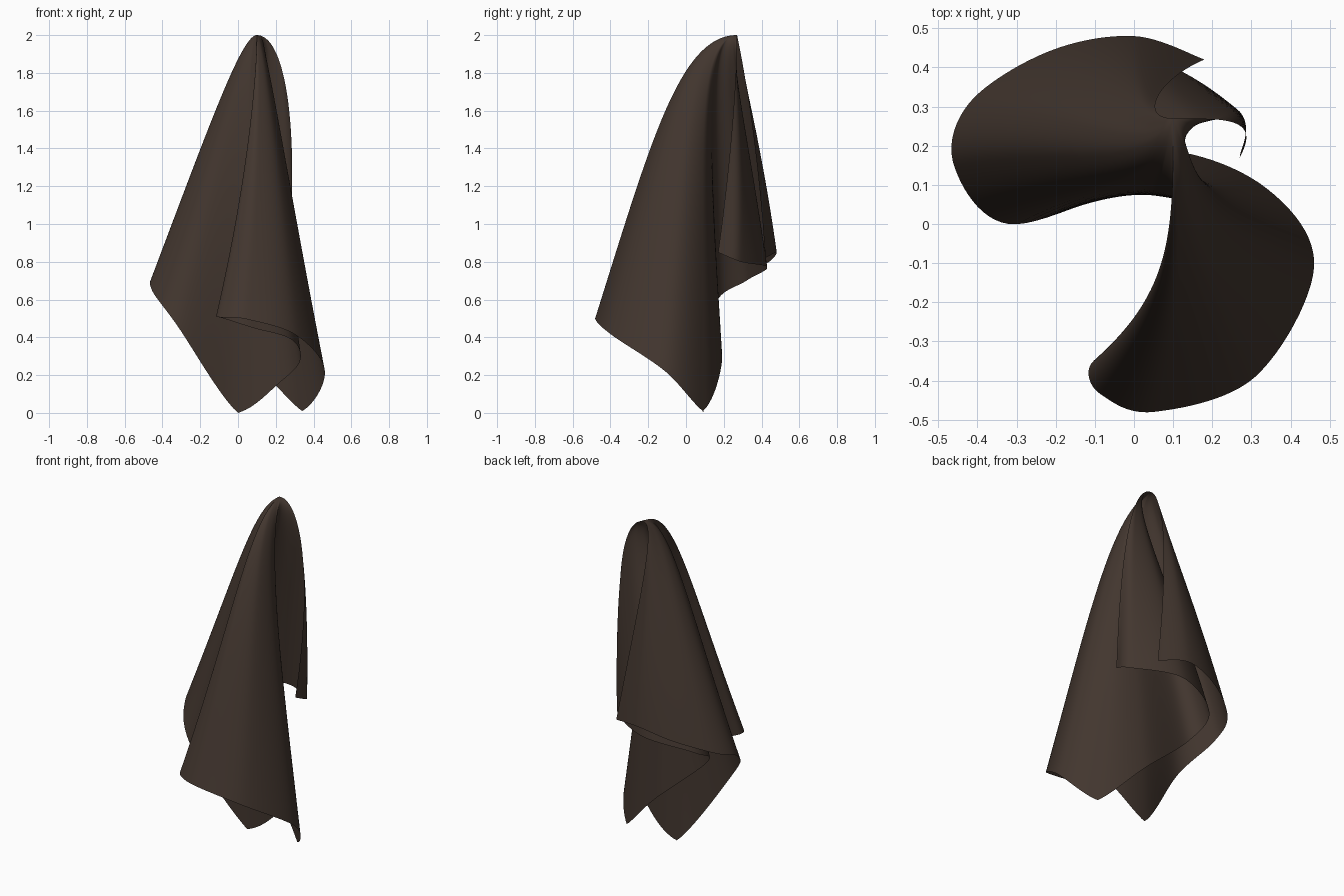
import bpy, bmesh, math
from mathutils import Vector

if "Cube" in bpy.data.objects:
    bpy.data.objects.remove(bpy.data.objects["Cube"])

# Cloth hung by the middle of one edge: every thread is a curve from the hook point to the hem.
HOOK = Vector((0.10, 0.27, 2.0))
# per hem point: angle leaving the hook, hem x, y, z, mid-height x, y
HEM = [
    (180, 0.18, 0.42, 0.82, 0.06, 0.37),    # back outer corner
    (186, 0.00, 0.48, 0.85, 0.00, 0.38),
    (193, -0.22, 0.44, 0.80, -0.07, 0.35),
    (201, -0.42, 0.31, 0.73, -0.14, 0.29),
    (208, -0.46, 0.15, 0.66, -0.15, 0.20),
    (217, -0.32, 0.00, 0.46, -0.09, 0.12),
    (234, 0.00, 0.09, 0.00, 0.06, 0.07),    # low left corner
    (244, 0.22, 0.07, 0.16, 0.14, 0.05),
    (250, 0.33, -0.03, 0.28, 0.18, 0.01),
    (257, 0.28, -0.21, 0.39, 0.17, -0.06),
    (264, 0.08, -0.30, 0.45, 0.15, -0.12),
    (267.5, -0.06, -0.325, 0.495, 0.12, -0.15),
    (270, -0.115, -0.37, 0.51, 0.10, -0.17),  # front fold
    (272, -0.085, -0.435, 0.505, 0.11, -0.185),
    (275, 0.05, -0.48, 0.495, 0.14, -0.18),
    (283, 0.31, -0.39, 0.41, 0.21, -0.12),
    (292, 0.46, -0.11, 0.22, 0.24, 0.00),
    (306, 0.34, 0.09, 0.01, 0.20, 0.09),    # low right corner
    (318, 0.08, 0.19, 0.27, 0.11, 0.12),
    (329, -0.26, 0.16, 0.58, -0.04, 0.16),
    (338, -0.28, 0.32, 0.70, -0.04, 0.25),
    (346, 0.00, 0.43, 0.77, 0.08, 0.32),
    (353, 0.265, 0.29, 0.80, 0.25, 0.32),
    (360, 0.27, 0.17, 0.85, 0.325, 0.27),   # back inner corner
]
CORNERS = (6, 17)
STEPS, ROWS = 12, 48


def spline(a, b, c, d, f):
    return 0.5 * (2 * b + (c - a) * f + (2 * a - 5 * b + 4 * c - d) * f * f
                  + (3 * b - a - 3 * c + d) * f ** 3)


def hem_sample(i, f):
    """Smooth hem interpolation; only the height stays pointed at the cloth corners."""
    p1, p2 = HEM[i], HEM[i + 1]
    p0, p3 = HEM[max(i - 1, 0)], HEM[min(i + 2, len(HEM) - 1)]
    out = [spline(a, b, c, d, f) for a, b, c, d in zip(p0, p1, p2, p3)]
    z0 = p1[3] if i in CORNERS else p0[3]
    z3 = p2[3] if i + 1 in CORNERS else p3[3]
    out[3] = spline(z0, p1[3], p2[3], z3, f)
    return out


def thread(sample):
    """Bezier from the hook over the rounded top down to the hem."""
    ang, x, y, z, mx, my = sample
    a = math.radians(ang)
    end = Vector((x, y, z))
    side = 0.14 if ang > 270 else 0.09
    top = HOOK + Vector((side * math.cos(a), 0.30 * math.sin(a), 0))
    mid = Vector((mx, my, z + 0.63 * (2 - z)))
    pts = []
    for j in range(1, ROWS + 1):
        s = j / ROWS
        r = 1 - s
        pts.append(HOOK * r ** 3 + top * (3 * r * r * s) + mid * (3 * r * s * s) + end * s ** 3)
    return pts


# Hanging cloth
samples = [hem_sample(i, k / STEPS) for i in range(len(HEM) - 1) for k in range(STEPS)]
samples.append(list(HEM[-1]))
bm = bmesh.new()
apex = bm.verts.new(HOOK)
cols = [[bm.verts.new(p) for p in thread(s)] for s in samples]
for a, b in zip(cols, cols[1:]):
    bm.faces.new((apex, a[0], b[0]))
    for j in range(ROWS - 1):
        bm.faces.new((a[j], a[j + 1], b[j + 1], b[j]))
for f in bm.faces:
    f.smooth = True
mesh = bpy.data.meshes.new("hanging_cloth")
bm.to_mesh(mesh)
bm.free()
cloth = bpy.data.objects.new("hanging_cloth", mesh)
bpy.context.collection.objects.link(cloth)

# Dark brown fabric
mat = bpy.data.materials.new("dark brown fabric")
mat.diffuse_color = (0.055, 0.037, 0.028, 1)
mat.use_nodes = True
mat.node_tree.nodes["Principled BSDF"].inputs["Base Color"].default_value = mat.diffuse_color
mesh.materials.append(mat)
